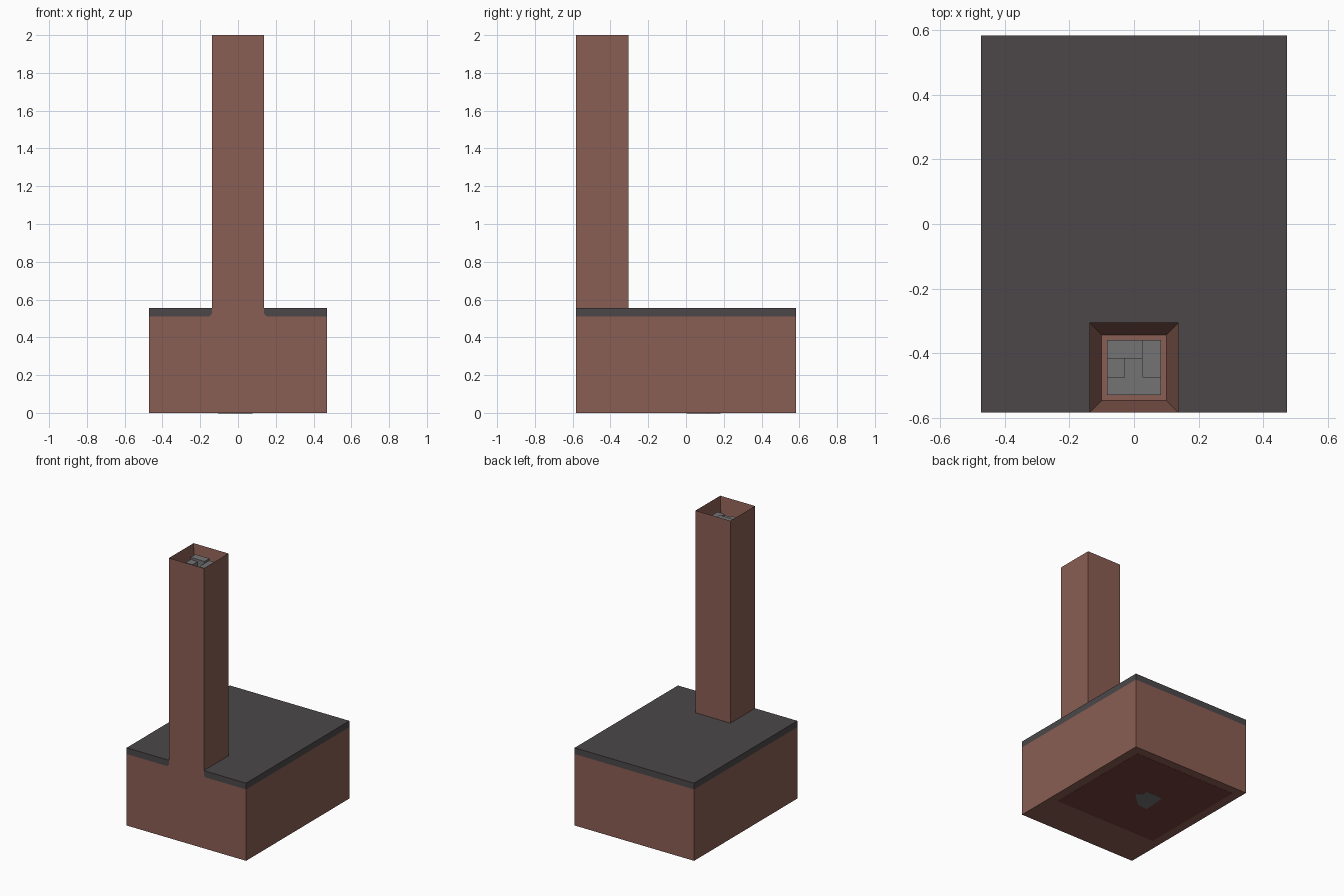
import bpy, bmesh
from mathutils import Matrix, Vector

old = bpy.data.objects.get("Cube")
if old:
    bpy.data.objects.remove(old)


def material(name, rgb):
    m = bpy.data.materials.new(name)
    m.use_nodes = True
    m.diffuse_color = (*rgb, 1)
    m.node_tree.nodes["Principled BSDF"].inputs["Base Color"].default_value = (*rgb, 1)
    return m


BRICK = material("brick brown", (0.255, 0.112, 0.087))
SLATE = material("roof charcoal", (0.072, 0.064, 0.068))
STONE = material("stone grey", (0.175, 0.175, 0.175))
FLOOR = material("floor dark red", (0.18, 0.05, 0.042))


def finish(bm, name, mat):
    bmesh.ops.recalc_face_normals(bm, faces=bm.faces)
    mesh = bpy.data.meshes.new(name)
    bm.to_mesh(mesh)
    bm.free()
    mesh.materials.append(mat)
    ob = bpy.data.objects.new(name, mesh)
    bpy.context.collection.objects.link(ob)
    return ob


def box_mesh(lo, hi):
    lo, hi = Vector(lo), Vector(hi)
    bm = bmesh.new()
    place = Matrix.Translation((lo + hi) / 2) @ Matrix.Diagonal((*(hi - lo), 1))
    bmesh.ops.create_cube(bm, size=1, matrix=place)
    return bm


def box(name, lo, hi, mat):
    return finish(box_mesh(lo, hi), name, mat)


def prism(name, points, direction, mat):
    bm = bmesh.new()
    face = bm.faces.new([bm.verts.new(p) for p in points])
    ext = bmesh.ops.extrude_face_region(bm, geom=[face], use_keep_orig=True)
    moved = [g for g in ext["geom"] if isinstance(g, bmesh.types.BMVert)]
    bmesh.ops.translate(bm, verts=moved, vec=direction)
    return finish(bm, name, mat)


W, D = 0.472, 0.5825            # half width and half depth
WALL, ROOF, TOP = 0.51, 0.555, 2.0
CW, CB = 0.1375, -0.305         # chimney half width and back plane
LIP = 0.014

# House block
box("house_walls", (-W, -D, 0), (W, D, WALL), BRICK)

# Roof slab behind the chimney, and a strip on each side of it
box("roof_slab", (-W, CB, WALL), (W, D, ROOF), SLATE)
for side, label in ((1, "left"), (-1, "right")):
    strip = [(W, WALL), (W, ROOF), (CW, ROOF), (CW, WALL + LIP), (CW + LIP, WALL)]
    prism(label + "_roof_strip", [(side * x, -D, z) for x, z in strip],
          (0, CB + D, 0), SLATE)
    # Brick fillet under the cut corner of the strip
    fillet = [(CW, WALL), (CW + LIP, WALL), (CW, WALL + LIP)]
    prism(label + "_brick_fillet", [(side * x, -D, z) for x, z in fillet],
          (0, CB + D, 0), BRICK)

# Chimney with a sunken flue
bm = box_mesh((-CW, -D, WALL), (CW, CB, TOP))
cap = max(bm.faces, key=lambda f: f.calc_center_median().z)
bmesh.ops.inset_region(bm, faces=[cap], thickness=0.053)
bmesh.ops.translate(bm, verts=cap.verts[:], vec=(0, 0, -0.25))
finish(bm, "chimney", BRICK)

# Grey blocks inside the flue, at stepped heights
FW, FF, FB = 0.084, -0.529, -0.359
BASE = TOP - 0.24
box("flue_stone_base", (-FW, FF, BASE), (FW, FB, TOP - 0.10), STONE)
box("flue_stone_back", (-FW, -0.415, BASE), (0.026, FB, TOP - 0.045), STONE)
box("flue_stone_left", (0.026, -0.474, BASE), (FW, FB, TOP - 0.06), STONE)
box("flue_stone_right", (-FW, -0.474, BASE), (-0.028, -0.415, TOP - 0.06), STONE)

# Floor panel with a stone hearth showing through
box("floor_panel", (-0.407, -0.294, -0.001), (0.407, 0.52, 0.004), FLOOR)
hearth = [(0.078, 0.108), (0.03, 0.06), (-0.031, 0.009), (-0.106, 0.003),
          (-0.096, 0.169), (-0.05, 0.182), (0.04, 0.175), (0.035, 0.13)]
prism("hearth_stone", [(x, y, -0.002) for x, y in hearth], (0, 0, 0.005), STONE)
